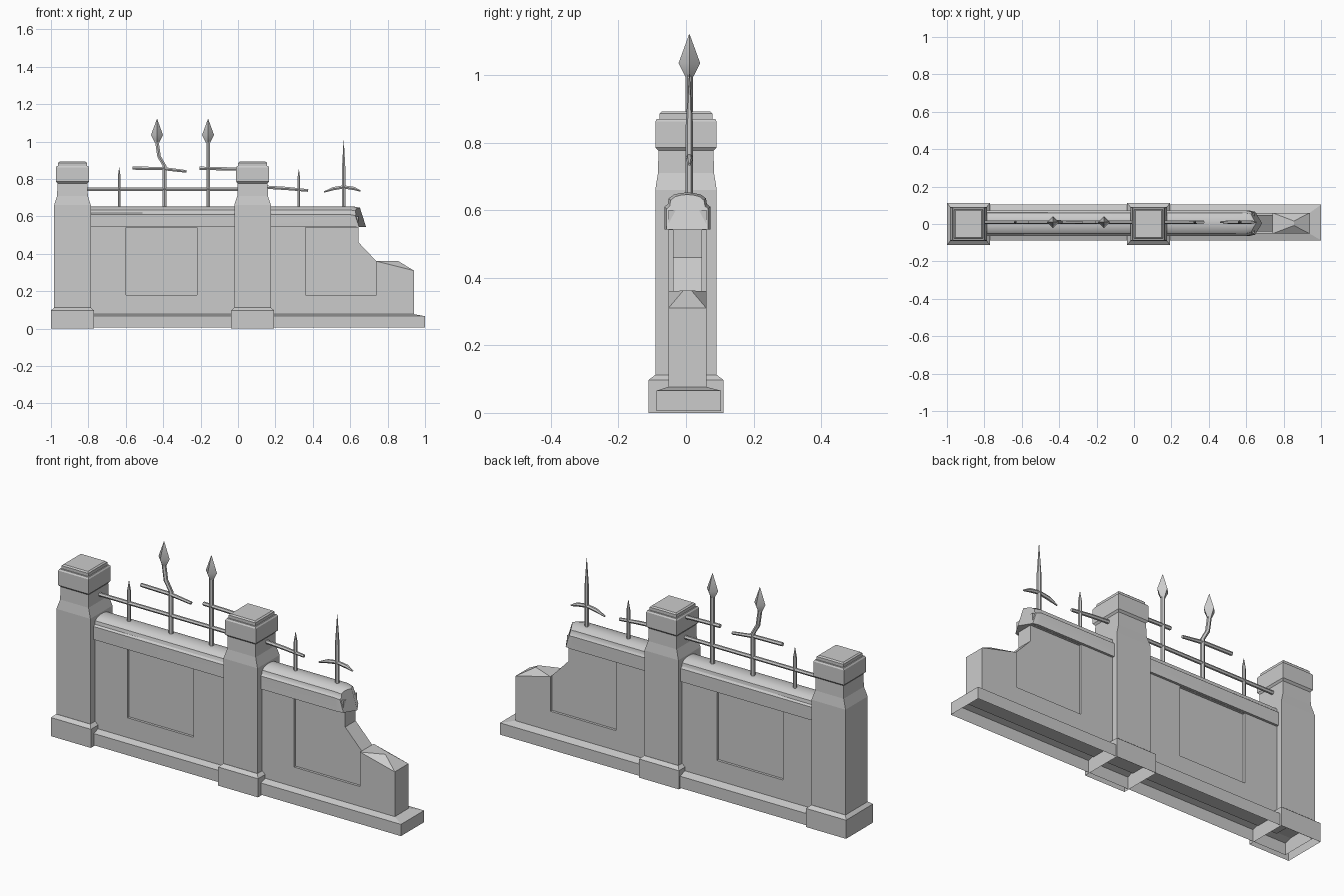
import bpy, bmesh, math
from mathutils import Vector

cube = bpy.data.objects.get("Cube")
if cube:
    bpy.data.objects.remove(cube, do_unlink=True)

GREY = (0.6, 0.6, 0.6, 1)
stone = bpy.data.materials.new("grey stone")
stone.use_nodes = True
stone.diffuse_color = GREY
stone.node_tree.nodes["Principled BSDF"].inputs["Base Color"].default_value = GREY

WALL_Y = 0.004
IRON_Y = 0.01


def finish(name, bm, smooth=None):
    bmesh.ops.recalc_face_normals(bm, faces=bm.faces)
    mesh = bpy.data.meshes.new(name)
    bm.to_mesh(mesh)
    bm.free()
    mesh.materials.append(stone)
    obj = bpy.data.objects.new(name, mesh)
    bpy.context.collection.objects.link(obj)
    if smooth:
        bpy.ops.object.select_all(action='DESELECT')
        obj.select_set(True)
        bpy.context.view_layer.objects.active = obj
        bpy.ops.object.shade_smooth_by_angle(angle=math.radians(smooth))
    return obj


def loft(bm, rings, start=True, end=True):
    """Skin a list of equally long point rings."""
    loops = [[bm.verts.new(p) for p in ring] for ring in rings]
    n = len(loops[0])
    for a, b in zip(loops, loops[1:]):
        for i in range(n):
            j = (i + 1) % n
            bm.faces.new((a[i], a[j], b[j], b[i]))
    if start:
        bm.faces.new(loops[0])
    if end:
        bm.faces.new(loops[-1])


def rect(x0, x1, y0, y1, z):
    return [(x0, y0, z), (x1, y0, z), (x1, y1, z), (x0, y1, z)]


def block(name, rings, start=True):
    bm = bmesh.new()
    loft(bm, [rect(*r) for r in rings], start)
    return finish(name, bm)


# Plinth, open underneath
block("wall_plinth", [(-0.96, 1, -0.087, 0.103, 0.005),
                      (-0.96, 1, -0.087, 0.103, 0.066),
                      (-0.96, 0.94, -0.052, 0.06, 0.077)], start=False)

# Wall with a broken stepped end
outline = [(-0.88, 0.07), (0.94, 0.07), (0.94, 0.36), (0.74, 0.36),
           (0.645, 0.46), (0.645, 0.6), (-0.88, 0.6)]
bm = bmesh.new()
loft(bm, [[(x, WALL_Y + s * 0.056, z) for x, z in outline] for s in (-1, 1)])
# Hip the top of the broken stump
for v in bm.verts:
    if v.co.x > 0.9 and v.co.z > 0.3:
        v.co.z = 0.31
ends = [v for v in bm.verts if v.co.x > 0.73 and v.co.z > 0.3]
top = [f for f in bm.faces if all(v in ends for v in f.verts)]
bmesh.ops.delete(bm, geom=top, context='FACES')
a0, a1 = sorted((v for v in ends if v.co.x < 0.8), key=lambda v: v.co.y)
b0, b1 = sorted((v for v in ends if v.co.x > 0.8), key=lambda v: v.co.y)
r0, r1 = (bm.verts.new((0.855, WALL_Y + s * 0.012, 0.362)) for s in (-1, 1))
for f in ((a0, r0, r1, a1), (a0, b0, r0), (a1, r1, b1), (b0, b1, r1, r0)):
    bm.faces.new(f)
wall = finish("wall", bm)

# Recessed panels on both faces
bm = bmesh.new()
for x0 in (-0.6, 0.36):
    for s in (-1, 1):
        y0, y1 = sorted((WALL_Y + s * 0.043, WALL_Y + s * 0.2))
        loft(bm, [rect(x0, x0 + 0.38, y0, y1, z) for z in (0.18, 0.541)])
cutter = finish("panel_cutter", bm)
cutter.hide_render = True
mod = wall.modifiers.new("panels", 'BOOLEAN')
mod.operation, mod.solver, mod.object = 'DIFFERENCE', 'EXACT', cutter
bpy.context.view_layer.objects.active = wall
bpy.ops.object.modifier_apply(modifier=mod.name)
bpy.data.objects.remove(cutter, do_unlink=True)

# Coping with a rounded top and a pointed broken end
half = [(0.068, 0.542), (0.068, 0.61), (0.058, 0.618), (0.055, 0.635),
        (0.04, 0.646), (0.018, 0.651)]
section = half + [(0, 0.652)] + [(-y, z) for y, z in reversed(half)] + [(0, 0.542)]


def tip(y, z):
    return 0.685 - 0.55 * abs(y) - 0.3 * (z - 0.542)


bm = bmesh.new()
loft(bm, [[(-0.88, WALL_Y + y, z) for y, z in section],
          [(tip(y, z) - 0.03, WALL_Y + y, z) for y, z in section],
          [(tip(y, z), WALL_Y + y * 0.9, z - 0.006 * (z > 0.6)) for y, z in section]])
finish("coping", bm, 35)

# Pillars: (half width x, half depth y, z)
pillar_parts = {
    "base": [(0.115, 0.111, 0), (0.115, 0.111, 0.097), (0.098, 0.092, 0.112)],
    "shaft": [(0.098, 0.091, 0.1), (0.098, 0.091, 0.66), (0.082, 0.083, 0.71),
              (0.08, 0.081, 0.79)],
    "cap": [(0.08, 0.081, 0.776), (0.088, 0.091, 0.786), (0.088, 0.091, 0.862),
            (0.083, 0.086, 0.87)],
    "cap_slab": [(0.077, 0.078, 0.86), (0.077, 0.078, 0.886), (0.07, 0.071, 0.892)],
}
for side, cx in (("right", -0.885), ("middle", 0.078)):
    for part, rings in pillar_parts.items():
        block(f"{side}_pillar_{part}",
              [(cx - w, cx + w, -d, d, z) for w, d, z in rings], start=part != "base")


def rod(name, points, sides=6):
    """Sweep a round bar through (x, z, radius) points."""
    bm = bmesh.new()
    rings = []
    for i, (x, z, r) in enumerate(points):
        p, q = points[max(i - 1, 0)], points[min(i + 1, len(points) - 1)]
        t = Vector((q[0] - p[0], 0, q[1] - p[1])).normalized()
        u = Vector((0, 1, 0))
        w = t.cross(u)
        c = Vector((x, IRON_Y, z))
        angles = [math.tau * k / sides for k in range(sides)]
        rings.append([c + r * (math.cos(a) * u + math.sin(a) * w) for a in angles])
    loft(bm, rings)
    return finish(name, bm, 50)


# Rails and broken crossbars
R = 0.01
rod("long_rail", [(-0.82, 0.745, R), (0, 0.745, R)])
rod("short_rail", [(0.13, 0.757, R), (0.26, 0.749, R), (0.375, 0.738, R * 0.8)])
rod("bent_spear_crossbar", [(-0.565, 0.858, R), (-0.4, 0.855, R), (-0.275, 0.84, R * 0.8)])
rod("straight_spear_crossbar", [(-0.205, 0.857, R), (0.02, 0.852, R)])
rod("curved_crossbar", [(0.46, 0.73, 0.004), (0.51, 0.748, R), (0.565, 0.757, R),
                        (0.62, 0.749, R), (0.655, 0.735, 0.004)])

# Pointed bars
for name, x, neck, top, r in (("right_bar", -0.635, 0.81, 0.86, 0.009),
                              ("middle_bar", 0.325, 0.8, 0.85, 0.009),
                              ("left_bar", 0.565, 0.85, 1.005, 0.011)):
    rod(name, [(x, 0.63, r), (x, neck, r), (x, top, 0.001)])

# Spears with diamond heads
rod("bent_spear", [(-0.393, 0.63, 0.011), (-0.393, 0.87, 0.011), (-0.422, 0.92, 0.011),
                   (-0.435, 1.01, 0.011)])
rod("straight_spear", [(-0.16, 0.63, 0.011), (-0.16, 1.01, 0.011)])
for name, x in (("bent_spear_head", -0.433), ("straight_spear_head", -0.16)):
    rod(name, [(x, 0.995, 0.012), (x, 1.035, 0.032), (x, 1.12, 0.001)], 4)
